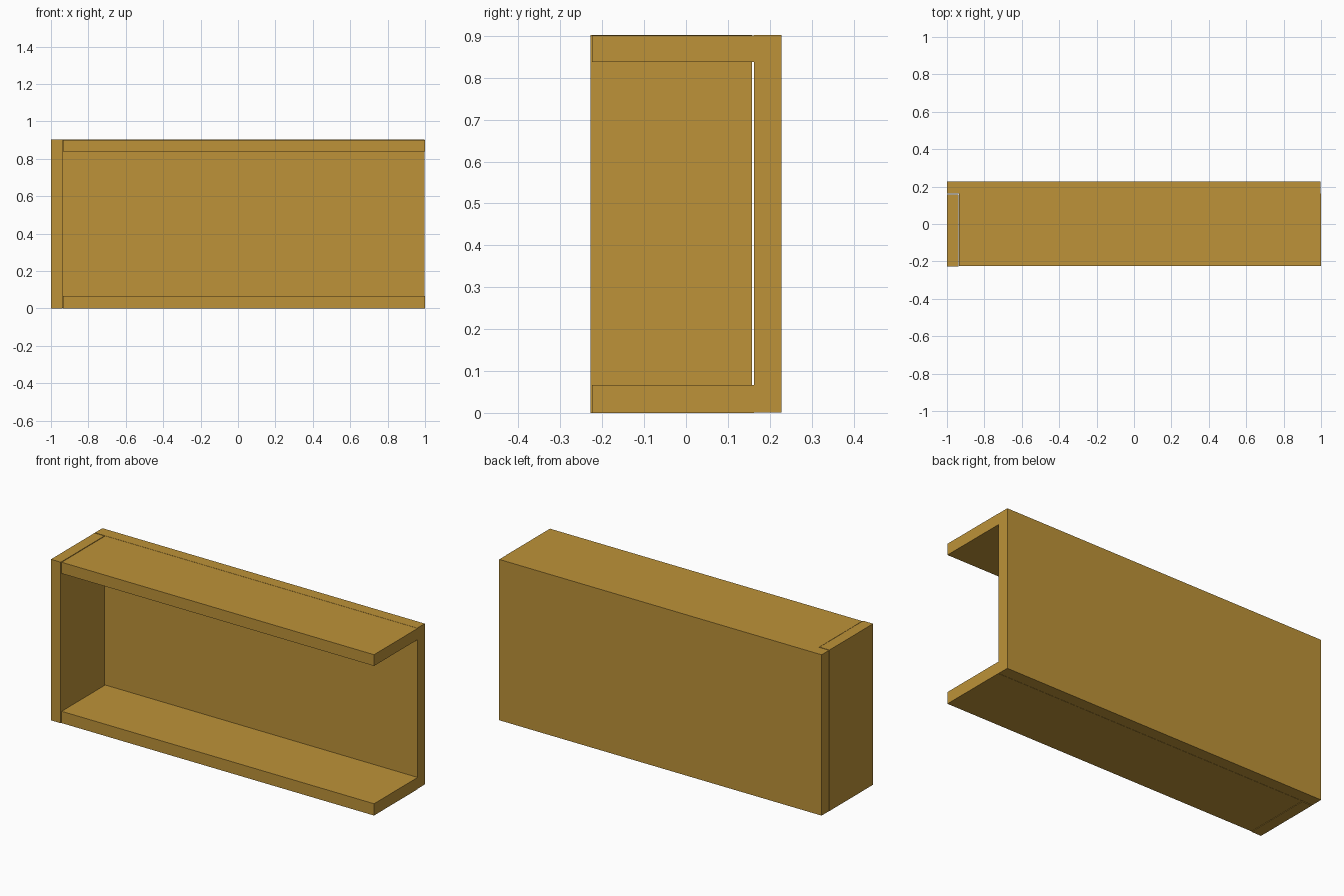
import bpy

if "Cube" in bpy.data.objects:
    bpy.data.objects.remove(bpy.data.objects["Cube"])

wood = bpy.data.materials.new("wood")
wood.diffuse_color = (0.51, 0.29, 0.04, 1)
wood.use_nodes = True
wood.node_tree.nodes["Principled BSDF"].inputs["Base Color"].default_value = wood.diffuse_color


def board(name, x, y, z):
    """Box spanning the given (min, max) ranges."""
    bpy.ops.mesh.primitive_cube_add(size=1, location=[sum(r) / 2 for r in (x, y, z)])
    ob = bpy.context.object
    ob.name = name
    ob.scale = [r[1] - r[0] for r in (x, y, z)]
    bpy.ops.object.transform_apply(location=False, rotation=False, scale=True)
    ob.data.materials.append(wood)
    return ob


# Back panel, full width
board("back_panel", (-1, 0.998), (0.162, 0.228), (0.001, 0.902))

# Left side panel, with a hairline gap to the back and shelves
board("side_panel", (-1, -0.939), (-0.228, 0.158), (0, 0.902))

# Top and bottom boards, butted against the back
for name, z in (("bottom_board", (0, 0.066)), ("top_board", (0.838, 0.901))):
    board(name, (-0.936, 1), (-0.224, 0.162), z)
